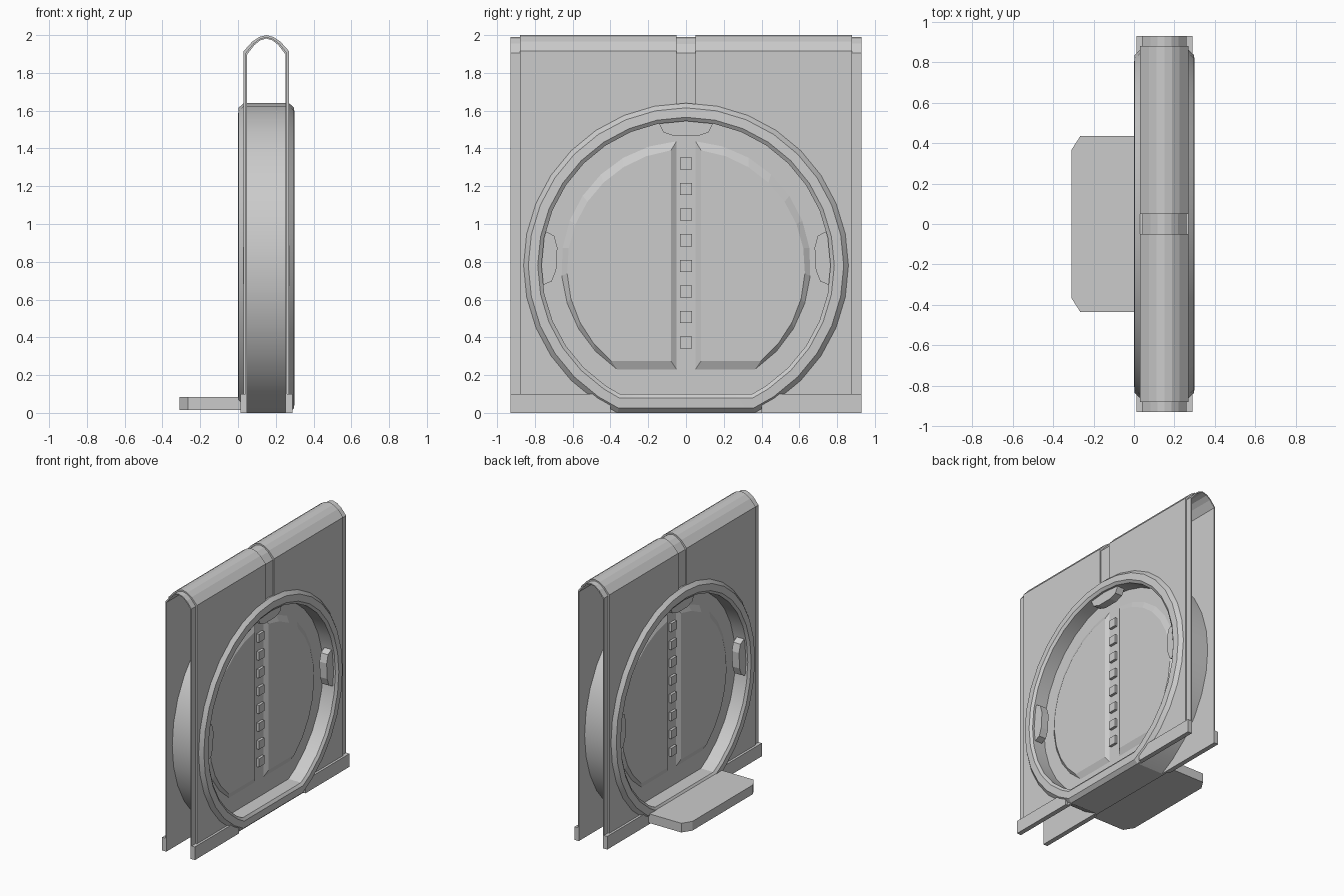
import bpy, bmesh, math

if "Cube" in bpy.data.objects:
    bpy.data.objects.remove(bpy.data.objects["Cube"])

MID = 0.15      # x of the middle plane
CZ = 0.78       # height of the ring centre
SEG = 32


def loft(name, rings, loop=False, smooth=False):
    """Skin closed rings of points; cap the ends unless looped."""
    bm = bmesh.new()
    vs = [[bm.verts.new(p) for p in r] for r in rings]
    n, m = len(rings[0]), len(rings)
    for i in range(m if loop else m - 1):
        a, b = vs[i], vs[(i + 1) % m]
        for j in range(n):
            k = (j + 1) % n
            bm.faces.new((a[j], a[k], b[k], b[j]))
    if not loop:
        bm.faces.new(vs[0])
        bm.faces.new(vs[-1])
    bmesh.ops.recalc_face_normals(bm, faces=bm.faces)
    me = bpy.data.meshes.new(name)
    bm.to_mesh(me)
    bm.free()
    ob = bpy.data.objects.new(name, me)
    bpy.context.collection.objects.link(ob)
    if smooth:
        bpy.ops.object.select_all(action='DESELECT')
        bpy.context.view_layer.objects.active = ob
        ob.select_set(True)
        bpy.ops.object.shade_smooth_by_angle(angle=math.radians(20))
    return ob


def box(name, x0, x1, y0, y1, z0, z1):
    return loft(name, [[(x, y0, z0), (x, y1, z0), (x, y1, z1), (x, y0, z1)]
                       for x in (x0, x1)])


def flat_circle(r, floor):
    """Circle in (y, z) with its underside cut flat at the floor height."""
    corner = math.sqrt(r * r - (CZ - floor) ** 2)
    pts = []
    for i in range(SEG):
        a = 2 * math.pi * i / SEG
        y, z = r * math.sin(a), CZ + r * math.cos(a)
        if z < floor:
            y, z = y * corner / (r * math.sin(math.pi / 8)), floor
        pts.append((y, z))
    return pts


def at(x, pts):
    return [(x, y, z) for y, z in pts]


# Round frame: (distance from middle, radius, flat floor)
side = [(0.12, 0.86, 0.0), (0.147, 0.835, 0.025), (0.15, 0.785, 0.08), (0.135, 0.765, 0.10)]
section = side + [(-d, r, f) for d, r, f in reversed(side)]
loft("round_frame", [at(MID + d, flat_circle(r, f)) for d, r, f in section], True, True)

# Folded sheet with inset end strips and a centre groove
arch = [(0.12, 0.0), (0.12, 1.915), (0.075, 1.965), (0.038, 1.99), (0.0, 2.0)]


def arch_line(o):
    half = [(d * (1 - o / 0.12), z - o if z else 0) for d, z in arch]
    return half + [(-d, z) for d, z in reversed(half[:-1])]


def sheet_ring(y, o):
    return [(MID + d, y, z) for d, z in arch_line(o) + arch_line(0.018)[::-1]]


steps = [(-0.93, .01), (-0.88, .01), (-0.88, 0), (-0.05, 0), (-0.05, .011),
         (0.05, .011), (0.05, 0), (0.88, 0), (0.88, .01), (0.93, .01)]
sheet = loft("folded_sheet", [sheet_ring(y, o) for y, o in steps])

# Opening through the sheet
cutter = loft("opening_cutter", [at(x, flat_circle(0.81, 0.05)) for x in (-0.2, 0.5)])
cutter.hide_render = True
mod = sheet.modifiers.new("opening", 'BOOLEAN')
mod.operation = 'DIFFERENCE'
mod.solver = 'EXACT'
mod.object = cutter
bpy.context.view_layer.objects.active = sheet
bpy.ops.object.modifier_apply(modifier=mod.name)
bpy.data.objects.remove(cutter)


def panel_outline(r, cz, edge, floor):
    """D shape: straight inner edge, flat bottom, round outside."""
    a0, a1 = math.asin(edge / r), math.pi - math.acos((cz - floor) / r)
    arc = [a0 + (a1 - a0) * i / 11 for i in range(12)]
    return [(r * math.sin(a), cz + r * math.cos(a)) for a in arc] + [(edge, floor)]


def flip(pts, s):
    return [(s * y, z) for y, z in pts]


# Door leaves with raised panels on both faces
for sy, hand in ((-1, "left"), (1, "right")):
    leaf = flip(flat_circle(0.77, 0.095)[:SEG // 2 + 1], sy)
    loft("door_" + hand, [at(x, leaf) for x in (MID - 0.03, MID + 0.03)])
    outer = flip(panel_outline(0.66, CZ, 0.05, 0.23), sy)
    inner = flip(panel_outline(0.63, 0.765, 0.08, 0.275), sy)
    for sx in (-1, 1):
        loft("raised_panel_" + hand, [at(MID + sx * 0.03, outer), at(MID + sx * 0.05, inner)])

# Lock blocks down the door seam, and tabs inside the frame
tab = [(-0.145, 0.775), (-0.14, 0.745), (-0.12, 0.705), (-0.06, 0.685),
       (0.06, 0.685), (0.12, 0.705), (0.14, 0.745), (0.145, 0.775)]
for sx in (-1, 1):
    for i in range(8):
        z = 0.372 + 0.1355 * i
        box("seam_block", MID + sx * 0.025, MID + sx * 0.05, -0.032, 0.032, z - 0.032, z + 0.032)
    for deg in (-87, 0, 87):
        c, s = math.cos(math.radians(deg)), math.sin(math.radians(deg))
        pts = [(t * c + r * s, CZ - t * s + r * c) for t, r in tab]
        loft("frame_tab", [at(MID + sx * d, pts) for d in (0.06, 0.12)])
    # Skirting bars along the bottom of the sheet
    for sy in (-1, 1):
        box("base_bar", MID + sx * 0.108, MID + sx * 0.138, sy * 0.40, sy * 0.93, 0.0, 0.10)

# Step platform with clipped corners
plan = [(0.03, -0.435), (-0.265, -0.435), (-0.31, -0.365),
        (-0.31, 0.365), (-0.265, 0.435), (0.03, 0.435)]
loft("step_platform", [[(x, y, z) for x, y in plan] for z in (0.015, 0.085)])
